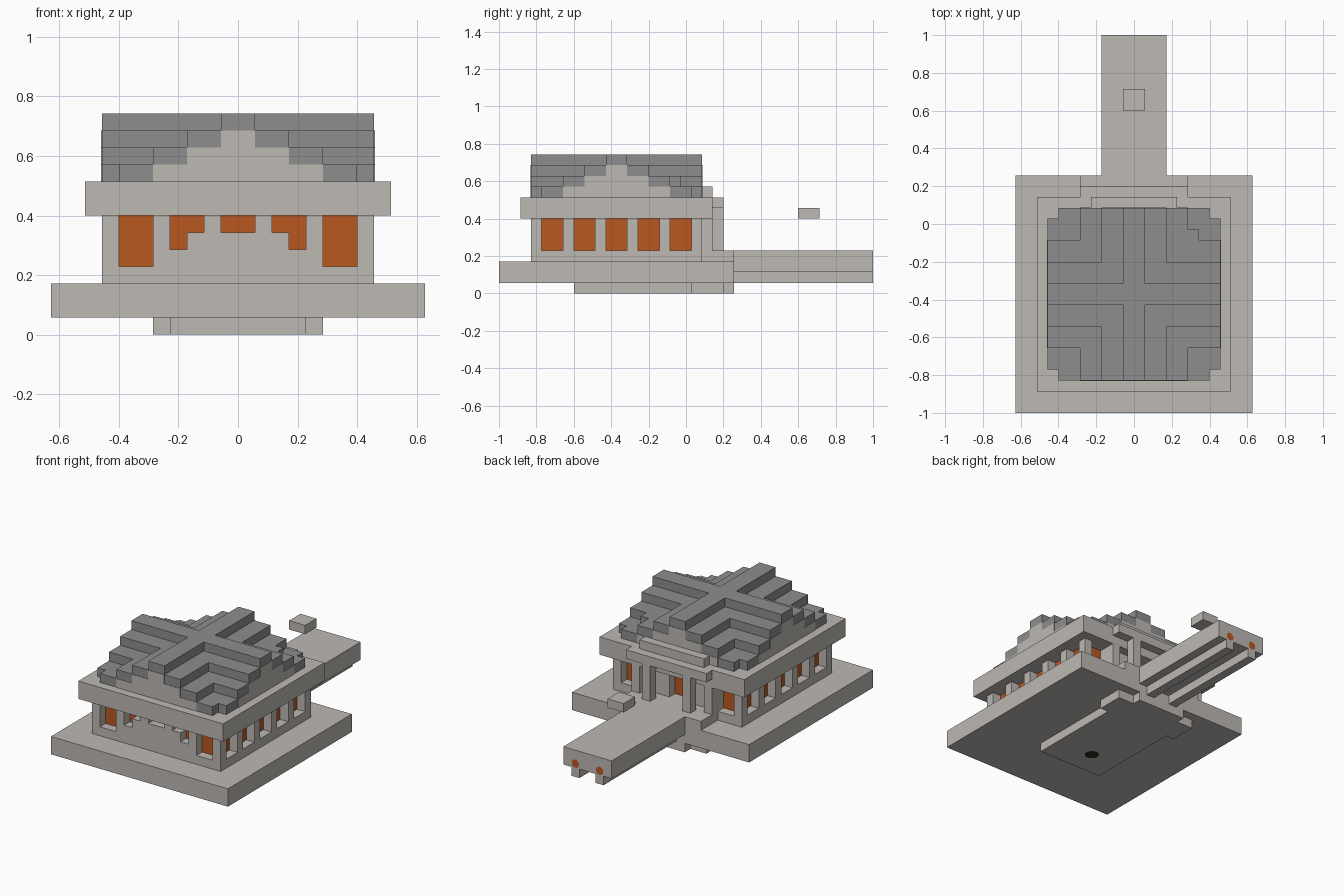
import bpy
import bmesh
from math import cos, sin, pi

cube = bpy.data.objects.get("Cube")
if cube:
    bpy.data.objects.remove(cube, do_unlink=True)

U = 2 / 35          # one block
MID = 11            # depth of the hall centre, in blocks from the front edge


def material(name, color):
    m = bpy.data.materials.new(name)
    m.use_nodes = True
    m.diffuse_color = (*color, 1)
    m.node_tree.nodes["Principled BSDF"].inputs["Base Color"].default_value = (*color, 1)
    return m


stone = material("pale_stone", (0.51, 0.48, 0.45))
slate = material("grey_roof", (0.27, 0.27, 0.27))
glow = material("orange_glow", (0.49, 0.098, 0.0144))
moss = material("dark_green", (0.01, 0.03, 0.012))


def finish(name, bm, mat):
    mesh = bpy.data.meshes.new(name)
    bm.to_mesh(mesh)
    bm.free()
    mesh.materials.append(mat)
    ob = bpy.data.objects.new(name, mesh)
    bpy.context.collection.objects.link(ob)
    return ob


def blocks(name, mat, *boxes):
    """Boxes as (x0, x1, y0, y1, z0, z1) in blocks; y counts from the front edge."""
    bm = bmesh.new()
    for x0, x1, y0, y1, z0, z1 in boxes:
        vs = bmesh.ops.create_cube(bm, size=1)["verts"]
        for v in vs:
            v.co.x = (x0 if v.co.x < 0 else x1) * U
            v.co.y = (y0 if v.co.y < 0 else y1) * U - 1
            v.co.z = (z0 if v.co.z < 0 else z1) * U
    return finish(name, bm, mat)


def both(x0, x1, *rest):
    """A box and its mirror image across x = 0."""
    return [(x0, x1, *rest), (-x1, -x0, *rest)]


def octagon(name, mat, r, place):
    bm = bmesh.new()
    ring = [bm.verts.new(place(r * cos(pi * (k + .5) / 4), r * sin(pi * (k + .5) / 4)))
            for k in range(8)]
    bm.faces.new(ring)
    return finish(name, bm, mat)


# Foundation and platform
blocks("foundation", stone, (-4, 4, 7, 18, 0, 1), (-5, 5, 18, 21, 0, 1), (-3, 3, 21, 22, 0, 1))
blocks("platform", stone, (-11, 11, 0, 22, 1, 3))
octagon("underside_patch", moss, 0.045,
        lambda a, b: (a - 0.03, -b - 0.43, -0.001))

# Walkway with two rails below, lamps on its end, and the hovering block
blocks("walkway", stone, (-3, 3, 22, 35, 2, 4))
blocks("walkway_rails", stone, *both(1, 2, 22, 35, 1, 2))
for side, name in ((1, "left_lamp"), (-1, "right_lamp")):
    octagon(name, glow, 0.027,
            lambda a, b: (side * 1.5 * U - a, 1.001, 2.5 * U + b))
blocks("hovering_block", stone, (-1, 1, 28, 30, 7, 8))

# Hall: glowing core behind sill, posts and infill
blocks("glowing_core", glow, (-7, 7, 4, 18, 3, 7))
blocks("sill", stone, (-8, 8, 3, 19, 3, 4))
posts = []
for y in range(3, 19, 3):
    posts += both(7, 8, y, y + 1, 4, 7)
blocks("side_posts", stone, *posts)
front = both(4, 5, 3, 4, 4, 7) + both(1, 2, 3, 4, 4, 7)
front += both(3, 4, 3, 4, 4, 5) + both(2, 3, 3, 4, 4, 6)
blocks("front_wall", stone, (-1, 1, 3, 4, 4, 6), *front)
blocks("back_wall", stone, *both(1, 5, 18, 19, 4, 7))
blocks("eave", stone, (-9, 9, 2, 20, 7, 9))

# Back entrance
blocks("entrance_landing", stone, (-5, 5, 19, 22, 3, 4))
blocks("entrance_columns", stone, *both(2, 3, 20, 21, 4, 8), *both(4, 5, 19, 20, 4, 7))
blocks("entrance_canopy", stone, (-5, 5, 20, 21, 8, 9))
blocks("entrance_crest", stone, (-4, 4, 19, 20, 9, 10))

# Stepped cross roof
roof = []
for step, half in enumerate((7, 5, 3, 1)):
    z = 9 + step
    roof.append((-half, half, MID - 8, MID + 8, z, z + 1))
    roof.append((-8, 8, MID - half, MID + half, z, z + 1))
roof.append((5, 6, MID + 5, MID + 6, 10, 11))
blocks("stepped_roof", slate, *roof)

# Thin pale gable faces on all four ends
T = 0.05
gables = []
for step, half in enumerate((5, 3, 1)):
    z = 9 + step
    for end in (MID - 8 - T, MID + 8):
        gables.append((-half, half, end, end + T, z, z + 1))
    gables += both(8, 8 + T, MID - half, MID + half, z, z + 1)
blocks("gable_faces", stone, *gables)
